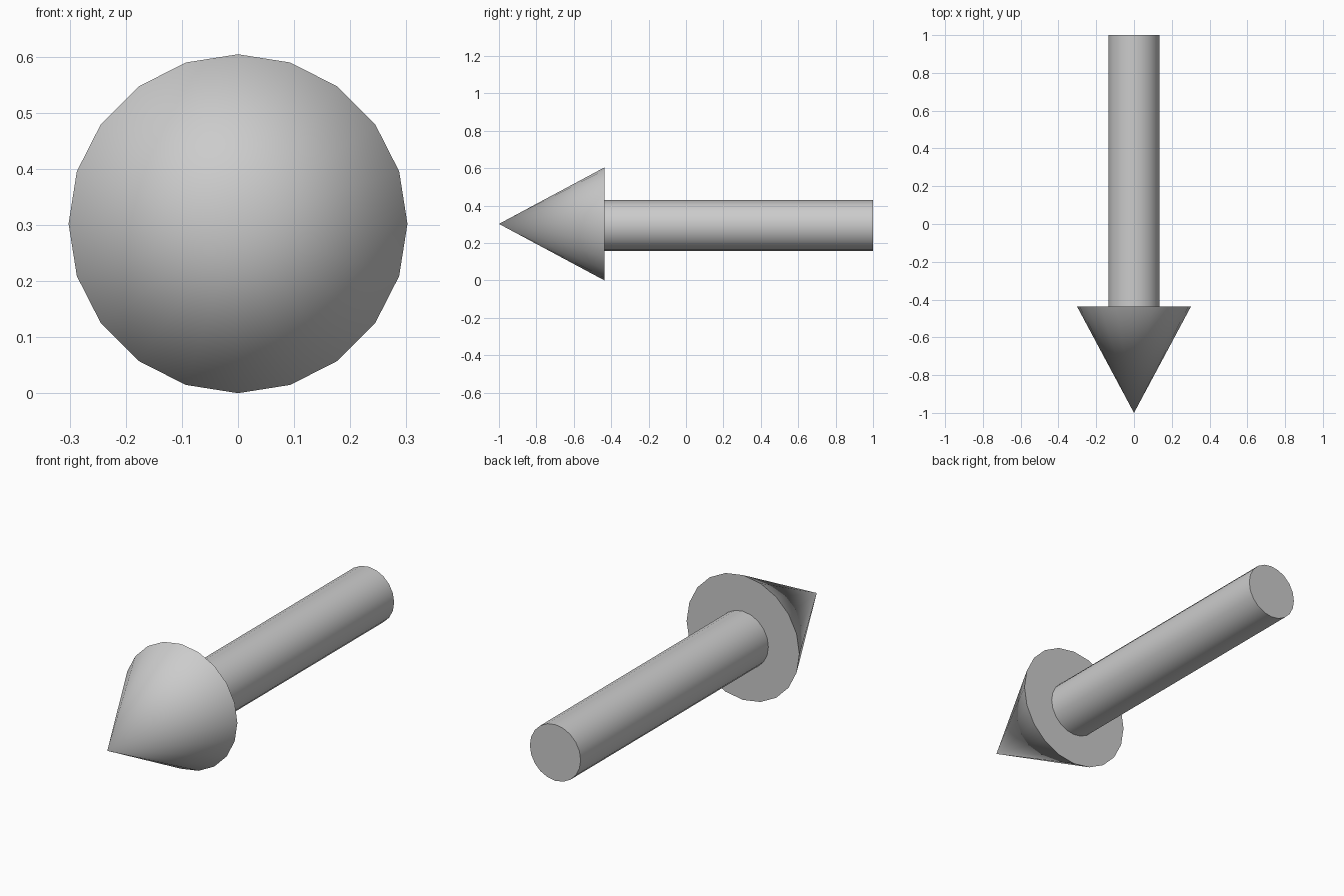
import bpy
from math import radians

if "Cube" in bpy.data.objects:
    bpy.data.objects.remove(bpy.data.objects["Cube"])

SIDES = 20
HEAD_BASE = -0.436  # y where the head meets the shaft


def turned_part(name, r_back, r_front, y_front, y_back, z, angle):
    """Cone or cylinder lying along y, with smooth sides and sharp rims."""
    bpy.ops.mesh.primitive_cone_add(
        vertices=SIDES, radius1=r_back, radius2=r_front,
        depth=y_back - y_front,
        location=(0, (y_front + y_back) / 2, z),
        rotation=(radians(90), 0, 0))
    obj = bpy.context.object
    obj.name = name
    bpy.ops.object.transform_apply(location=False, rotation=True, scale=True)
    bpy.ops.object.shade_smooth_by_angle(angle=radians(angle))
    return obj


# Pointed head, tip towards the front
turned_part("arrow_head", 0.302, 0.0, -1.0, HEAD_BASE, 0.302, 40)

# Straight shaft, sitting slightly below the head's axis
turned_part("arrow_shaft", 0.136, 0.136, HEAD_BASE, 1.0, 0.293, 40)
